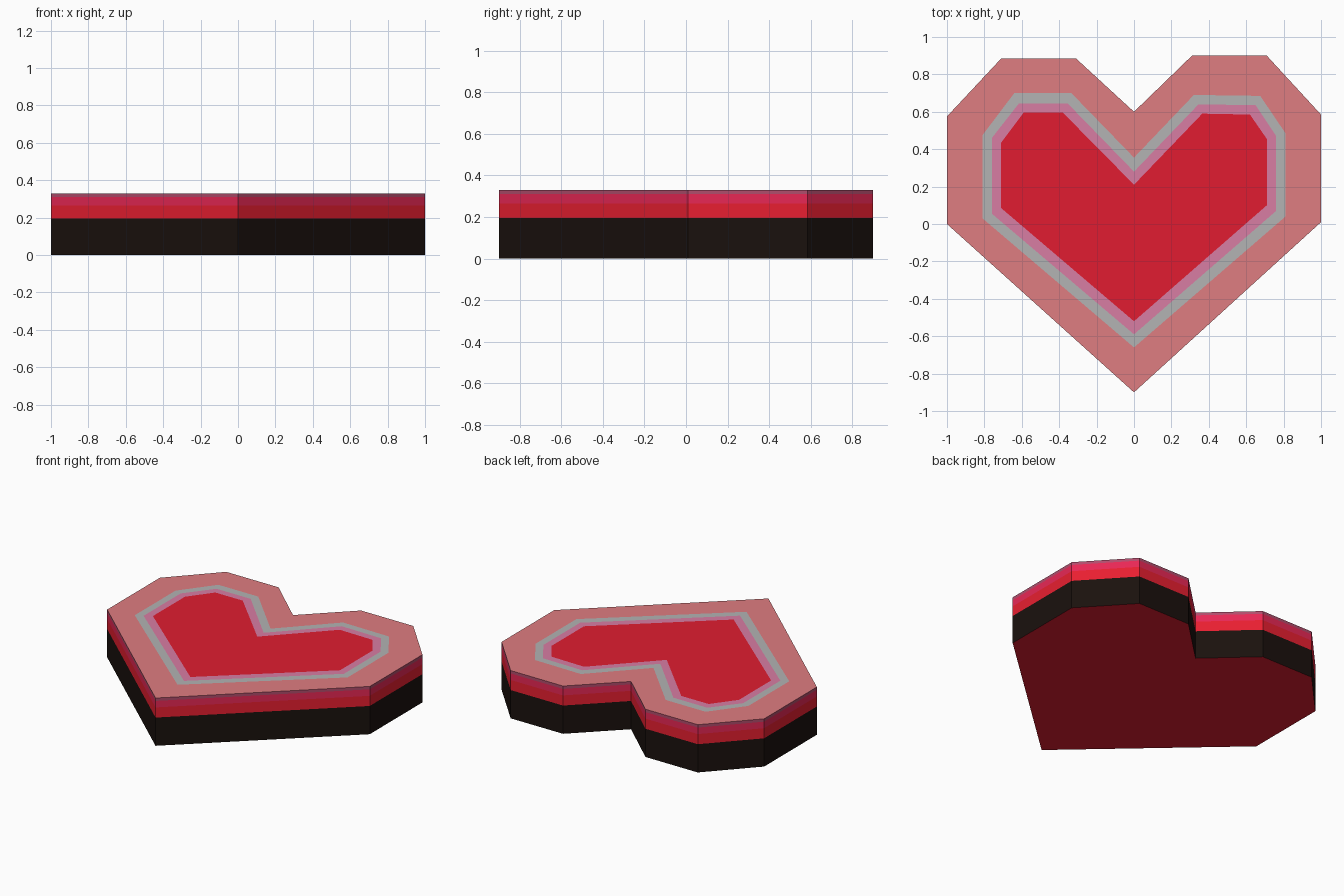
import bpy, bmesh

if "Cube" in bpy.data.objects:
    bpy.data.objects.remove(bpy.data.objects["Cube"])

TOP = 0.33

# Heart outlines, counter-clockwise from the bottom tip
rim = [(0, -.9), (1, .01), (1, .585), (.71, .9), (.31, .9),
       (0, .6), (-.31, .885), (-.71, .885), (-1, .575), (-1, 0)]
grey = [(0, -.66), (.81, .04), (.81, .485), (.675, .685), (.32, .69),
        (0, .355), (-.335, .7), (-.64, .7), (-.81, .475), (-.81, .03)]
pink = [(0, -.59), (.76, .07), (.76, .47), (.65, .635), (.345, .64),
        (0, .28), (-.355, .645), (-.615, .645), (-.76, .46), (-.76, .055)]
core = [(0, -.52), (.71, .1), (.71, .455), (.62, .585), (.365, .59),
        (0, .21), (-.38, .595), (-.59, .595), (-.71, .435), (-.71, .085)]


def finish(name, bm, color):
    mesh = bpy.data.meshes.new(name)
    bm.to_mesh(mesh)
    bm.free()
    mat = bpy.data.materials.new(name + "_colour")
    mat.diffuse_color = (*[(c / 255) ** 2.2 for c in color], 1)
    mat.use_nodes = True
    mat.node_tree.nodes["Principled BSDF"].inputs["Base Color"].default_value = mat.diffuse_color
    mesh.materials.append(mat)
    bpy.context.collection.objects.link(bpy.data.objects.new(name, mesh))


def loop(bm, outline, z):
    return [bm.verts.new((x, y, z)) for x, y in outline]


def strip(name, a, za, b, zb, color):
    """Quad strip between two heart outlines: a wall or a flat ring."""
    bm = bmesh.new()
    va, vb = loop(bm, a, za), loop(bm, b, zb)
    n = len(va)
    for i in range(n):
        j = (i + 1) % n
        bm.faces.new((va[i], va[j], vb[j], vb[i]))
    finish(name, bm, color)


def plate(name, outline, z, color, down=False):
    bm = bmesh.new()
    verts = loop(bm, outline, z)
    bm.faces.new(verts[::-1] if down else verts)
    finish(name, bm, color)


# Stacked side bands
for name, z0, z1, color in [
        ("base_wall", 0, .195, (32, 24, 21)),
        ("red_band", .195, .265, (232, 36, 52)),
        ("crimson_band", .265, .31, (232, 44, 86)),
        ("upper_band", .31, TOP, (176, 78, 108))]:
    strip(name, rim, z0, rim, z1, color)

# Underside
plate("underside", rim, 0, (222, 34, 52), down=True)

# Inlaid top
strip("top_rim", rim, TOP, grey, TOP, (222, 124, 128))
strip("grey_border", grey, TOP, pink, TOP, (178, 178, 178))
strip("pink_border", pink, TOP, core, TOP, (216, 124, 162))
plate("red_heart", core, TOP, (224, 34, 52))
